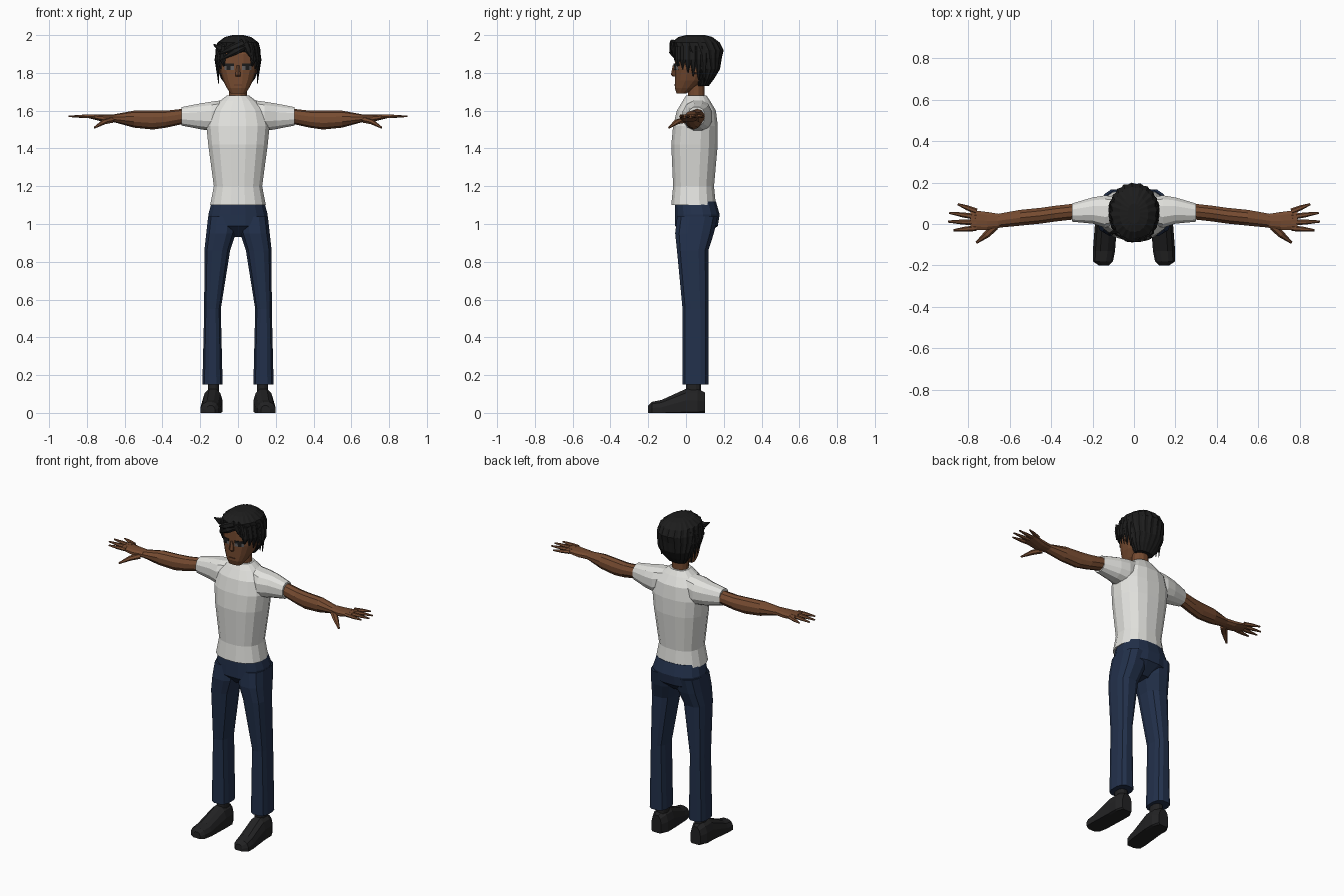
import bpy, bmesh, math
from mathutils import Vector
from mathutils.bvhtree import BVHTree

cube = bpy.data.objects.get("Cube")
if cube:
    bpy.data.objects.remove(cube, do_unlink=True)


def material(name, red, green, blue):
    mat = bpy.data.materials.new(name)
    mat.use_nodes = True
    mat.diffuse_color = (red, green, blue, 1)
    shader = next(n for n in mat.node_tree.nodes if n.type == "BSDF_PRINCIPLED")
    shader.inputs["Base Color"].default_value = mat.diffuse_color
    shader.inputs["Roughness"].default_value = .9
    return mat


SKIN = material("brown skin", .18, .07, .03)
LIP = material("dark lip", .11, .04, .02)
HAIR = material("black hair", .012, .012, .012)
SHIRT = material("off white cotton", .76, .76, .73)
DENIM = material("navy denim", .016, .03, .07)
LEATHER = material("black leather", .016, .016, .017)
EYE = material("shaded eye", .13, .12, .12)


def make_object(name, verts, faces, mat, mirror=False):
    mesh = bpy.data.meshes.new(name)
    mesh.from_pydata([tuple(v) for v in verts], [], faces)
    bm = bmesh.new()
    bm.from_mesh(mesh)
    bmesh.ops.recalc_face_normals(bm, faces=bm.faces)
    bm.to_mesh(mesh)
    bm.free()
    mesh.materials.append(mat)
    obj = bpy.data.objects.new(name, mesh)
    bpy.context.collection.objects.link(obj)
    if mirror:
        obj.modifiers.new("mirror", "MIRROR")
    return obj


def bridge(rings):
    """Join equal rings of points with quads and close both ends."""
    n = len(rings[0])
    faces = []
    for start in range(0, n * (len(rings) - 1), n):
        for i in range(n):
            j = (i + 1) % n
            faces.append((start + i, start + j, start + n + j, start + n + i))
    faces.append(tuple(range(n)))
    faces.append(tuple(range(n * (len(rings) - 1), n * len(rings))))
    return [point for ring in rings for point in ring], faces


def rounded(value, power):
    return math.copysign(abs(value) ** (2 / power), value)


def loft(name, axis, rows, mat, sides=12, power=2.4, ripple=0, floor=-1, mirror=False):
    """Each row: place along the axis, then low and high bounds across it."""
    rings = []
    for place, left, right, low, high in rows:
        ring = []
        for i in range(sides):
            angle = math.tau * (i + .5) / sides
            size = (1 - ripple * (i % 2)) / 2
            point = [(left + right) / 2 + (right - left) * size * rounded(math.cos(angle), power),
                     (low + high) / 2 + (high - low) * size * rounded(math.sin(angle), power)]
            point.insert("xyz".index(axis), place)
            point[2] = max(point[2], floor)
            ring.append(point)
        rings.append(ring)
    return make_object(name, *bridge(rings), mat, mirror)


def upright(name, rows, mat, **options):
    """Loft centred on x. Each row: height, half width, front, back."""
    rows = [(z, -half, half, front, back) for z, half, front, back in rows]
    return loft(name, "z", rows, mat, **options)


def strand(name, points, radii, normal, mat, flat=.5, mirror=False):
    """Tapered six-sided strand through points, squashed along the normal."""
    points = [Vector(p) for p in points]
    rings = []
    for k, (point, radius) in enumerate(zip(points, radii)):
        way = points[min(k + 1, len(points) - 1)] - points[max(k - 1, 0)]
        across = way.cross(Vector(normal)).normalized() * radius
        out = across.cross(way.normalized()) * flat
        rings.append([point + across * math.cos(math.pi * i / 3) + out * math.sin(math.pi * i / 3)
                      for i in range(6)])
    return make_object(name, *bridge(rings), mat, mirror)


# Shirt body and sleeves
upright("shirt_body", [
    (1.1, .15, -.08, .16), (1.2, .13, -.07, .15), (1.42, .16, -.08, .17),
    (1.52, .17, -.07, .17), (1.6, .15, -.05, .16), (1.65, .1, -.02, .13),
    (1.68, .06, 0, .11)], SHIRT, sides=16)
loft("sleeves", "x", [
    (.06, 0, .13, 1.52, 1.66), (.14, -.02, .14, 1.49, 1.65),
    (.2, 0, .13, 1.5, 1.64), (.3, .01, .1, 1.52, 1.62)], SHIRT, mirror=True)

# Arms, palms and fingers
loft("arms", "x", [
    (.29, .02, .1, 1.53, 1.61), (.38, .01, .09, 1.51, 1.6), (.45, 0, .08, 1.5, 1.6),
    (.55, -.01, .07, 1.51, 1.6), (.66, -.02, .05, 1.54, 1.58)],
    SKIN, sides=10, power=2, mirror=True)
loft("palms", "x", [
    (.65, -.02, .05, 1.54, 1.58), (.71, -.03, .06, 1.54, 1.58),
    (.79, -.03, .07, 1.56, 1.58)], SKIN, sides=10, mirror=True)
for i, name in enumerate(["index", "middle", "ring", "little"]):
    base = Vector((.76, .027 * i - .02, 1.57))
    tip = Vector((.9 - .017 * (i - 1.3) ** 2, .042 * i - .03, 1.57))
    strand(name + "_fingers", [base, (base + tip) / 2, tip], (.014, .012, .005),
           (0, 0, 1), SKIN, flat=.8, mirror=True)
strand("thumbs", [(.67, -.01, 1.55), (.71, -.05, 1.54), (.76, -.09, 1.51)],
       (.02, .017, .006), (0, 0, 1), SKIN, flat=.8, mirror=True)

# Trousers
upright("trouser_seat", [
    (1.12, .14, -.06, .16), (1.05, .16, -.06, .18), (.99, .16, -.06, .17),
    (.93, .05, 0, .1)], DENIM, sides=16)
loft("trouser_legs", "z", [
    (1.04, 0, .16, -.05, .17), (.95, .01, .17, -.06, .15), (.86, .04, .18, -.05, .12),
    (.55, .09, .18, -.02, .12), (.15, .08, .19, -.02, .12)], DENIM, power=2.7, mirror=True)

# Ankles and shoes
loft("socks", "z", [(z, .1, .16, 0, .08) for z in (.1, .2)], LEATHER, mirror=True)
loft("shoes", "y", [
    (-.2, .12, .17, -.03, .04), (-.18, .1, .2, -.04, .06), (-.13, .09, .2, -.05, .07),
    (0, .08, .19, -.06, .13), (.06, .08, .19, -.06, .13), (.1, .1, .17, -.04, .11)],
    LEATHER, floor=0, mirror=True)

# Neck, head, nose and ears
upright("neck", [(z, .05, .01, .1) for z in (1.65, 1.77)], SKIN, power=2)
head = upright("head", [
    (1.69, .04, -.05, 0), (1.72, .06, -.06, .05), (1.76, .08, -.06, .1),
    (1.82, .1, -.06, .14), (1.9, .1, -.06, .15), (1.96, .08, -.03, .13)],
    SKIN, sides=16, power=2.6)
upright("nose", [(1.78, .014, -.07, -.04), (1.79, .016, -.08, -.04),
                 (1.84, .008, -.07, -.04)], SKIN, sides=6, power=2)
loft("ears", "x", [(.08, .03, .06, 1.79, 1.85), (.11, .04, .07, 1.8, 1.86)],
     SKIN, sides=8, mirror=True)

# Eyes, brows and mouth as thin plates laid on the face
face_tree = BVHTree.FromPolygons([v.co.copy() for v in head.data.vertices],
                                 [tuple(p.vertices) for p in head.data.polygons])


def plate(name, inner, outer, bottom, height, mat, lift, mirror=True, steps=8):
    verts = []
    for i in range(steps + 1):
        x = inner + (outer - inner) * i / steps
        for z in (bottom, bottom + height):
            hit = face_tree.ray_cast(Vector((x, -1, z)), Vector((0, 1, 0)))[0]
            verts.append(hit - Vector((0, lift, 0)))
    faces = [(i, i + 2, i + 3, i + 1) for i in range(0, steps * 2, 2)]
    obj = make_object(name, verts, faces, mat, mirror)
    solid = obj.modifiers.new("thickness", "SOLIDIFY")
    solid.thickness = .004
    solid.offset = 0


plate("eyes", .02, .07, 1.816, .02, EYE, .002)
plate("irises", .04, .06, 1.816, .02, HAIR, .004)
plate("eyebrows", .02, .08, 1.836, .014, HAIR, .005)
plate("mouth", -.02, .02, 1.733, .005, LIP, .002, mirror=False)

# Hair: ridged cap
upright("hair_cap", [
    (1.73, .06, .05, .12), (1.77, .09, .04, .15), (1.82, .11, .02, .18),
    (1.88, .12, -.03, .19), (1.92, .12, -.07, .2), (1.96, .11, -.08, .18),
    (1.99, .07, -.04, .14), (2, .03, 0, .1)], HAIR, sides=40, power=2.15, ripple=.05)

# Side locks, longer towards the back
LOCK = (.02, .02, .003)
for i in range(6):
    y = .028 * i - .045
    x = .115 * math.sqrt(1 - ((y - .06) / .15) ** 2)
    tip_height = 1.835 - .018 * i
    strand("side_locks", [(x * .9, y, 1.94), (x, y, 1.87), (x * .92, y, tip_height)],
           LOCK, (x, y - .06, 0), HAIR, mirror=True)


# Fringe swept from the parting, and a loose tuft
def fringe_point(x, z):
    return Vector((x, .06 - .14 * math.sqrt(1 - (x / .15) ** 2), z))


for root, tip, tip_height in [(.06, -.09, 1.87), (.03, -.1, 1.9),
                              (.06, .08, 1.86), (.04, .07, 1.88)]:
    middle = fringe_point((root + tip) / 2, (1.96 + tip_height) / 2)
    strand("fringe_lock", [fringe_point(root, 1.96), middle, fringe_point(tip, tip_height)],
           LOCK, (0, -1, .2), HAIR)
strand("loose_tuft", [(-.05, -.03, 1.95), (-.1, -.04, 1.93), (-.13, -.05, 1.95)],
       LOCK, (0, -1, .2), HAIR)
